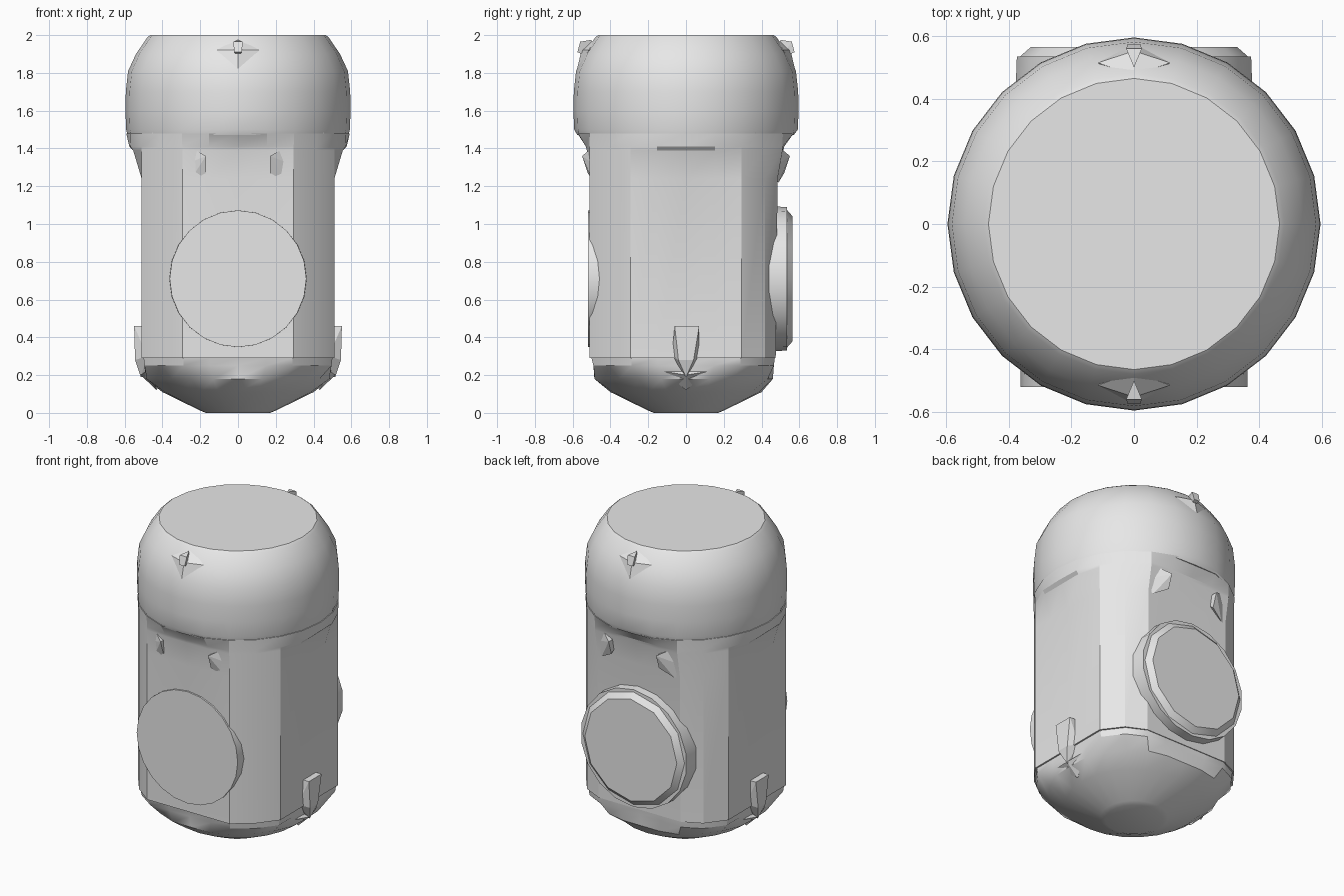
import bpy
import bmesh
from math import sin, cos, pi, radians
from mathutils import Matrix, Vector

cube = bpy.data.objects.get("Cube")
if cube:
    bpy.data.objects.remove(cube, do_unlink=True)

grey = bpy.data.materials.new("plain grey")
grey.use_nodes = True
grey.diffuse_color = (0.8, 0.8, 0.8, 1)
grey.node_tree.nodes["Principled BSDF"].inputs["Base Color"].default_value = (0.8, 0.8, 0.8, 1)


def finish(name, bm, angle):
    """Turn a bmesh into an object, smooth below the given angle."""
    bmesh.ops.recalc_face_normals(bm, faces=bm.faces)
    mesh = bpy.data.meshes.new(name)
    bm.to_mesh(mesh)
    bm.free()
    mesh.materials.append(grey)
    mesh.shade_smooth()
    mesh.set_sharp_from_angle(angle=radians(angle))
    obj = bpy.data.objects.new(name, mesh)
    bpy.context.collection.objects.link(obj)
    return obj


def hull(name, points, sx=1, sy=1):
    """Faceted solid around a few points, optionally mirrored."""
    bm = bmesh.new()
    for x, y, z in points:
        bm.verts.new((x * sx, y * sy, z))
    res = bmesh.ops.convex_hull(bm, input=bm.verts)
    bmesh.ops.delete(bm, geom=[v for v in bm.verts if not v.link_faces], context="VERTS")
    return finish(name, bm, 5)


def loft(name, rings, angle, sides=24):
    """Stack of circles, each clipped by flat side, front and back planes."""
    bm = bmesh.new()
    loops = []
    for z, r, side, front, back in rings:
        loop = []
        for i in range(sides):
            a = 2 * pi * i / sides
            x = max(-side, min(side, r * cos(a)))
            y = max(-front, min(back, r * sin(a)))
            loop.append(bm.verts.new((x, y, z)))
        loops.append(loop)
    for low, high in zip(loops, loops[1:]):
        for i in range(sides):
            j = (i + 1) % sides
            bm.faces.new((low[i], low[j], high[j], high[i]))
    bm.faces.new(loops[0])
    bm.faces.new(loops[-1])
    return finish(name, bm, angle)


def disc(name, y0, y1, r0, r1, z, sides):
    """Round plate facing along y."""
    bm = bmesh.new()
    bmesh.ops.create_cone(bm, cap_ends=True, segments=sides, radius1=r0, radius2=r1,
                          depth=abs(y1 - y0))
    turn = radians(90) if y1 < y0 else radians(-90)
    bm.transform(Matrix.Translation(Vector((0, (y0 + y1) / 2, z))) @ Matrix.Rotation(turn, 4, "X"))
    return finish(name, bm, 25)


# Rounded bowl underneath, cut by the flat sides
loft("base_bowl", [
    (0.0, 0.17, 1, 1, 1),
    (0.012, 0.2, 1, 1, 1),
    (0.11, 0.4, 1, 1, 1),
    (0.18, 0.5, 0.49, 0.485, 0.46),
    (0.25, 0.575, 0.495, 0.49, 0.465),
    (0.29, 0.58, 0.5, 0.5, 0.47),
], 32)

# Body with four flat panels and round corners
loft("body", [
    (0.29, 0.59, 0.51, 0.51, 0.475),
    (1.24, 0.59, 0.51, 0.51, 0.485),
    (1.39, 0.59, 0.555, 0.525, 0.515),
    (1.41, 0.59, 0.575, 0.53, 0.52),
    (1.48, 0.592, 1, 0.575, 0.57),
], 20)

# Domed head with a flat top
loft("head", [
    (1.47, 0.585, 1, 0.575, 0.57),
    (1.5, 0.592, 1, 1, 1),
    (1.6, 0.596, 1, 1, 1),
    (1.7, 0.594, 1, 1, 1),
    (1.81, 0.582, 1, 1, 1),
    (1.9, 0.54, 1, 1, 1),
    (1.988, 0.48, 1, 1, 1),
    (2.0, 0.465, 1, 1, 1),
], 35)

# Round plates on the front and back
disc("front_disc", -0.4, -0.52, 0.365, 0.362, 0.71, 24)
disc("back_rim", 0.4, 0.535, 0.385, 0.38, 0.71, 18)
disc("back_plate", 0.53, 0.565, 0.37, 0.33, 0.71, 12)

# Slanted brow wedges beneath the head
brow = [(0.46, -0.36, 1.52), (0.17, -0.55, 1.36), (0.17, -0.52, 1.27),
        (0.26, -0.49, 1.22), (0.42, -0.41, 1.26), (0.17, -0.4, 1.36)]
for sy, end in ((1, "front"), (-1, "back")):
    for sx, hand in ((1, "left"), (-1, "right")):
        hull(f"{end}_{hand}_brow", brow, sx, sy)

# Diamond studs near the top of the head
base = [(-0.115, -0.515, 1.92), (0.115, -0.515, 1.92), (0, -0.475, 1.985),
        (0, -0.577, 1.82), (0, -0.4, 1.9)]
spike = [(-0.025, -0.56, 1.965), (0.025, -0.56, 1.965),
         (-0.02, -0.575, 1.91), (0.02, -0.575, 1.91), (0, -0.5, 1.975), (0, -0.5, 1.88)]
for sy, end in ((1, "front"), (-1, "back")):
    hull(f"{end}_stud_base", base + [(0, -0.553, 1.92)], 1, sy)
    hull(f"{end}_stud_spike", spike, 1, sy)

# Hinge lugs low on both sides, each with a small wedge under it
lug = [(0.48, -0.06, 0.46), (0.48, 0.07, 0.46), (0.55, -0.06, 0.46), (0.55, 0.07, 0.46),
       (0.545, -0.04, 0.28), (0.545, 0.04, 0.28), (0.515, 0, 0.19), (0.46, 0, 0.19),
       (0.48, -0.075, 0.3), (0.48, 0.07, 0.3)]
wedge = [(0.49, -0.12, 0.22), (0.49, 0.12, 0.22), (0.515, 0, 0.2), (0.43, 0, 0.12),
         (0.4, 0, 0.22)]
for sx, hand in ((1, "left"), (-1, "right")):
    hull(f"{hand}_lug", lug, sx)
    hull(f"{hand}_lug_wedge", wedge, sx)
